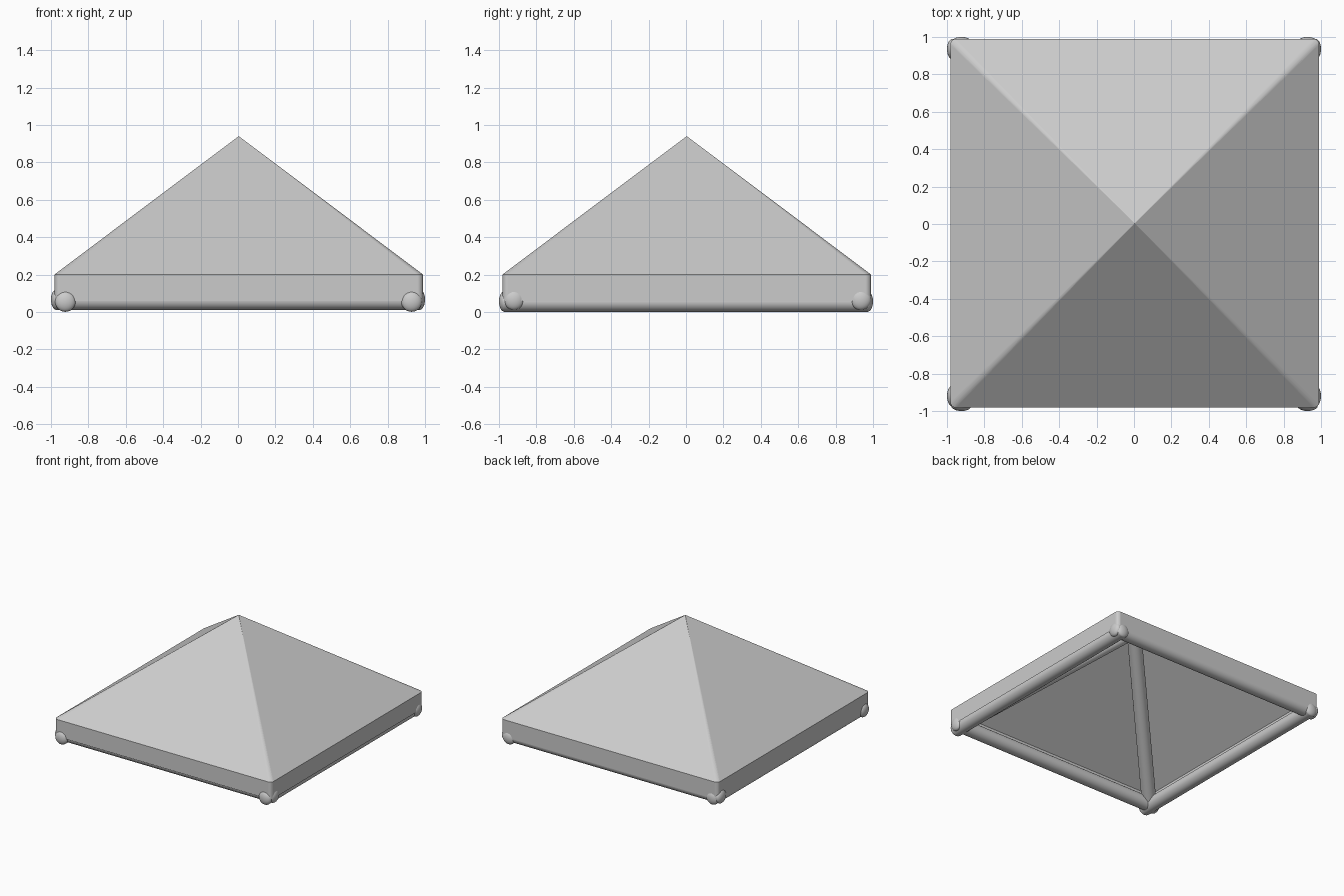
import bpy
import bmesh
from math import cos, sin, pi
from mathutils import Vector

cube = bpy.data.objects.get("Cube")
if cube:
    bpy.data.objects.remove(cube, do_unlink=True)

grey = bpy.data.materials.new("mid_grey")
grey.use_nodes = True
grey.diffuse_color = (0.6, 0.6, 0.6, 1)
grey.node_tree.nodes["Principled BSDF"].inputs["Base Color"].default_value = (0.6, 0.6, 0.6, 1)

OUTER, SHIFT = 0.986, 0.004   # cloth walls and their small offset
ROUND = 0.03                  # cloth corner rounding
HEM, EAVE, APEX = 0.06, 0.2, 0.94
RADIUS = 0.055                # frame tubes
END, DOME = 0.97, 0.03        # rail ends, each closed by a shallow dome
FRONT_Z, SIDE_Z = 0.066, 0.056
RAIL_X = {"right": -0.923, "left": 0.928}
RAIL_Y = {"front": -0.92, "back": 0.935}
PEAK = (SHIFT, SHIFT, 0.82)   # where the rafters meet


def finish(ob, name, smooth=True):
    ob.name = ob.data.name = name
    ob.data.materials.append(grey)
    if smooth:
        ob.data.polygons.foreach_set("use_smooth", [True] * len(ob.data.polygons))


def tube(name, start, end):
    start, end = Vector(start), Vector(end)
    axis = end - start
    bpy.ops.mesh.primitive_cylinder_add(vertices=32, radius=RADIUS, depth=axis.length,
                                        end_fill_type='NOTHING', location=(start + end) / 2)
    ob = bpy.context.object
    ob.rotation_euler = axis.to_track_quat('Z', 'Y').to_euler()
    finish(ob, name)


def ball(name, centre, size):
    bpy.ops.mesh.primitive_uv_sphere_add(segments=32, ring_count=16, radius=1, location=centre)
    ob = bpy.context.object
    ob.scale = size
    finish(ob, name)


# Cloth canopy: rounded-square valance and a pyramid roof, open underneath
outline = []
for sx, sy, start in ((1, 1, 0), (-1, 1, 1), (-1, -1, 2), (1, -1, 3)):
    for step in range(9):
        a = (start + step / 8) * pi / 2
        outline.append((SHIFT + sx * (OUTER - ROUND) + ROUND * cos(a),
                        SHIFT + sy * (OUTER - ROUND) + ROUND * sin(a)))
bm = bmesh.new()
hem = [bm.verts.new((x, y, HEM)) for x, y in outline]
eave = [bm.verts.new((x, y, EAVE)) for x, y in outline]
peak = bm.verts.new((SHIFT, SHIFT, APEX))
for i in range(len(outline)):
    j = (i + 1) % len(outline)
    bm.faces.new((hem[i], hem[j], eave[j], eave[i]))
    bm.faces.new((eave[i], eave[j], peak))
mesh = bpy.data.meshes.new("canopy_cloth")
bm.to_mesh(mesh)
bm.free()
cloth = bpy.data.objects.new("canopy_cloth", mesh)
bpy.context.collection.objects.link(cloth)
finish(cloth, "canopy_cloth", smooth=False)

# Bottom rails, whose domed ends poke out through the valance
for name, y in RAIL_Y.items():
    tube(f"{name}_rail", (-END, y, FRONT_Z), (END, y, FRONT_Z))
    for e, tip in ((-1, "right"), (1, "left")):
        ball(f"{name}_rail_{tip}_end", (e * END, y, FRONT_Z), (DOME, RADIUS, RADIUS))
for name, x in RAIL_X.items():
    tube(f"{name}_rail", (x, -END, SIDE_Z), (x, END, SIDE_Z))
    for e, tip in ((-1, "front"), (1, "back")):
        ball(f"{name}_rail_{tip}_end", (x, e * END, SIDE_Z), (RADIUS, DOME, RADIUS))

# Hip rafters rising from the rail corners to meet under the peak
for side, x in RAIL_X.items():
    for end, y in RAIL_Y.items():
        tube(f"{end}_{side}_rafter", (x, y, FRONT_Z), PEAK)
ball("rafter_joint", PEAK, (RADIUS, RADIUS, RADIUS))
